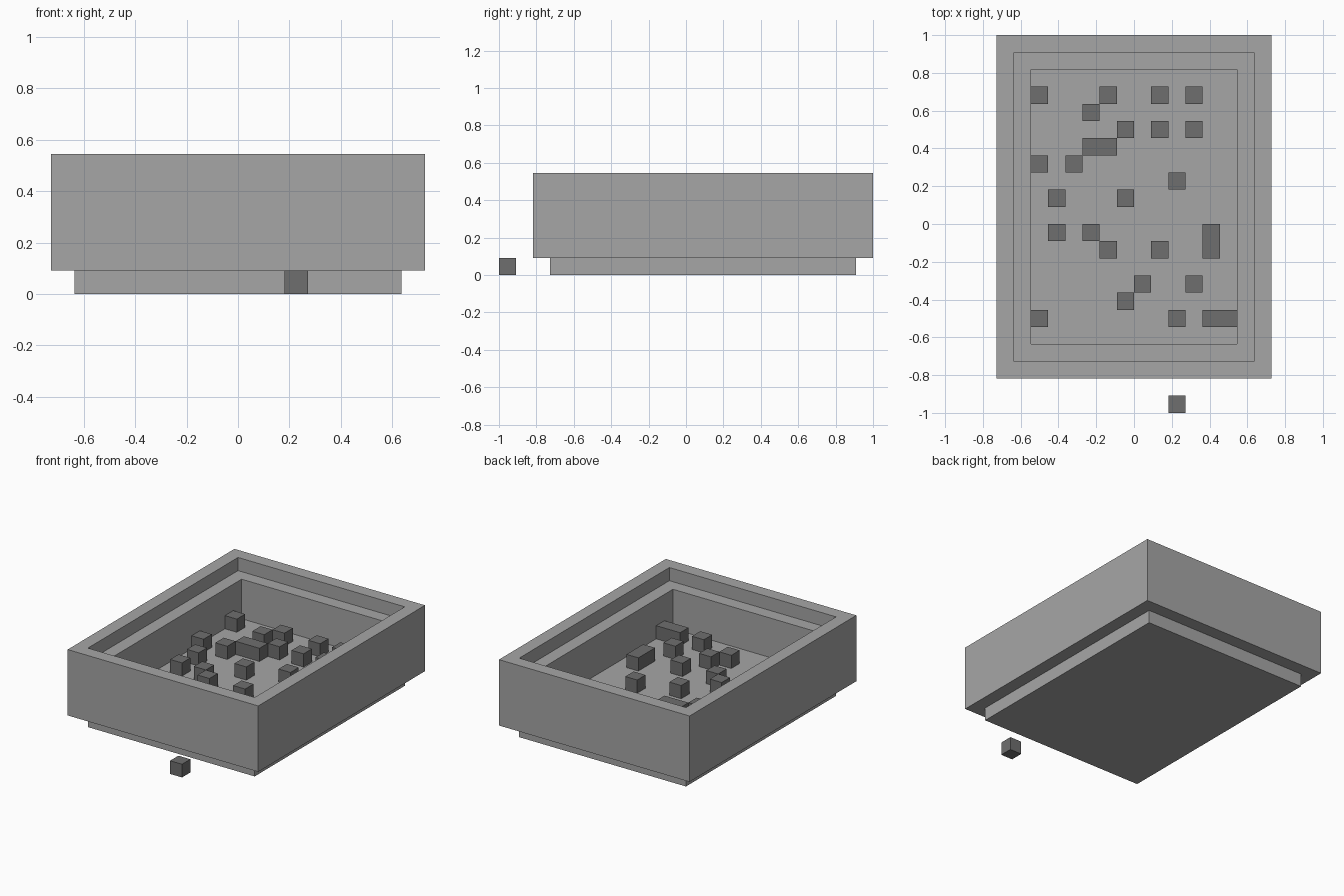
import bpy
import bmesh

cube = bpy.data.objects.get("Cube")
if cube:
    bpy.data.objects.remove(cube, do_unlink=True)

U = 1 / 11  # one grid cell


def material(name, value):
    mat = bpy.data.materials.new(name)
    mat.use_nodes = True
    colour = (value, value, value, 1)
    mat.diffuse_color = colour
    mat.node_tree.nodes["Principled BSDF"].inputs["Base Color"].default_value = colour
    return mat


def finish(name, bm, mat):
    bmesh.ops.recalc_face_normals(bm, faces=bm.faces)
    mesh = bpy.data.meshes.new(name)
    bm.to_mesh(mesh)
    bm.free()
    mesh.materials.append(mat)
    obj = bpy.data.objects.new(name, mesh)
    bpy.context.collection.objects.link(obj)
    return obj


def block(name, x, y, z, width, depth, mat):
    """Block one cell high with its low corner at cell x, y, z."""
    bm = bmesh.new()
    bmesh.ops.create_cube(bm, size=1)
    for v in bm.verts:
        v.co.x = (x + (v.co.x + 0.5) * width) * U
        v.co.y = (y + (v.co.y + 0.5) * depth) * U
        v.co.z = (z + v.co.z + 0.5) * U
    return finish(name, bm, mat)


light_grey = material("light grey", 0.38)
dark_grey = material("dark grey", 0.156)

# Tray: stepped profile of (inset, height) from the foot over the rim to the floor
profile = [(1, 0), (1, 1), (0, 1), (0, 6), (1, 6), (1, 5), (2, 5), (2, 2)]
bm = bmesh.new()
rings = []
for inset, z in profile:
    corners = [(-8 + inset, -9 + inset), (8 - inset, -9 + inset),
               (8 - inset, 11 - inset), (-8 + inset, 11 - inset)]
    rings.append([bm.verts.new((x * U, y * U, z * U)) for x, y in corners])
for low, high in zip(rings, rings[1:]):
    for i in range(4):
        j = (i + 1) % 4
        bm.faces.new((low[i], low[j], high[j], high[i]))
bm.faces.new(rings[0][::-1])
bm.faces.new(rings[-1])
finish("tray", bm, light_grey)

# Single blocks on the floor, columns listed by row
rows = {
    7: (-6, -2, 1, 3), 6: (-3,), 5: (-1, 1, 3), 3: (-6, -4), 2: (2,),
    1: (-5, -1), -1: (-5, -3), -2: (-2, 1), -4: (0, 3), -5: (-1,), -6: (-6, 2),
}
for y, columns in rows.items():
    for x in columns:
        block("floor_block", x, y, 2, 1, 1, dark_grey)

# Double blocks on the floor
for x, y, width, depth in ((-3, 4, 2, 1), (4, -2, 1, 2), (4, -6, 2, 1)):
    block("long_floor_block", x, y, 2, width, depth, dark_grey)

# Loose block in front of the tray
block("outer_block", 2, -11, 0, 1, 1, dark_grey)
